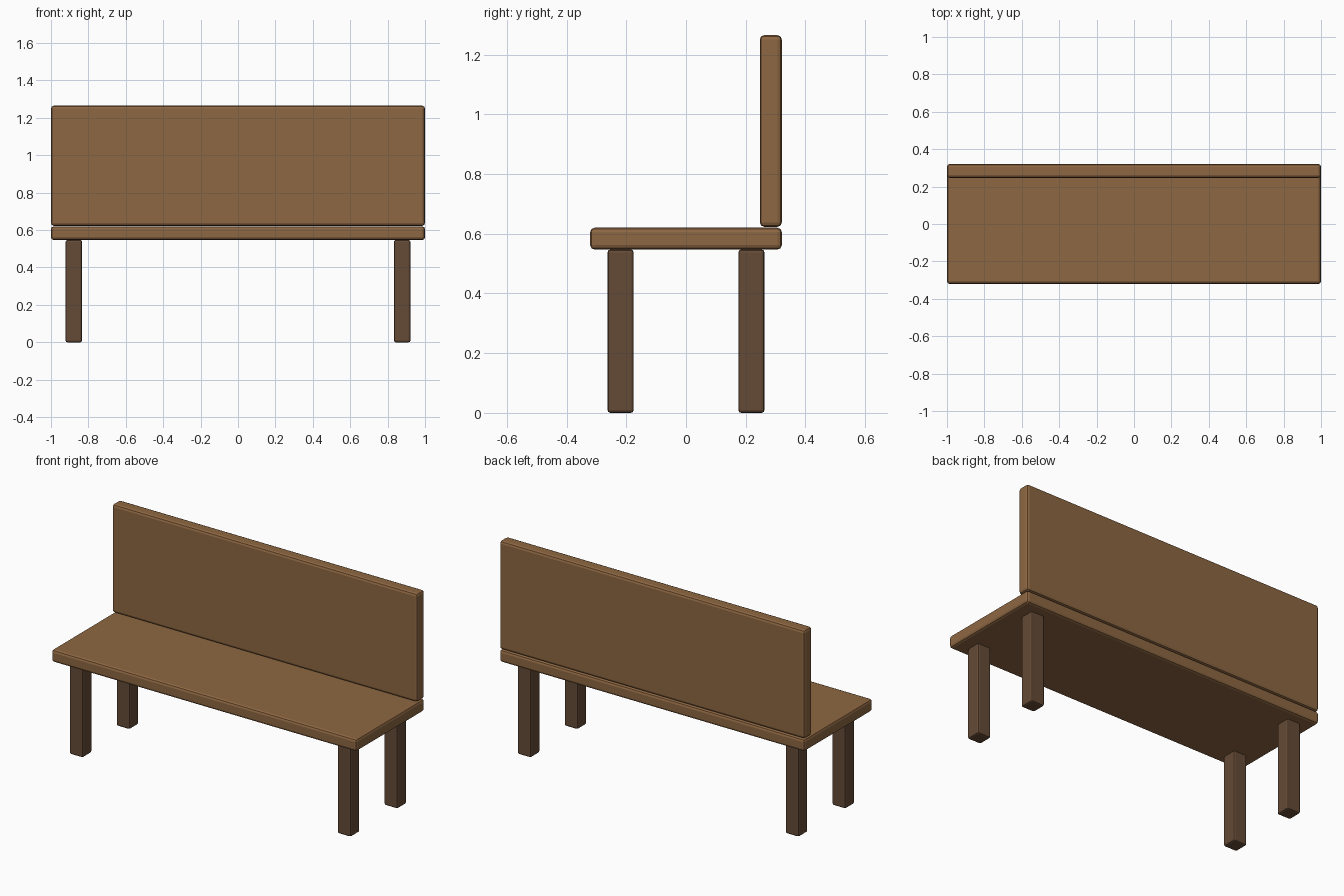
import bpy

if "Cube" in bpy.data.objects:
    bpy.data.objects.remove(bpy.data.objects["Cube"])


def material(name, rgb):
    m = bpy.data.materials.new(name)
    m.diffuse_color = (*rgb, 1.0)
    m.use_nodes = True
    m.node_tree.nodes["Principled BSDF"].inputs["Base Color"].default_value = m.diffuse_color
    return m


wood = material("warm wood", (0.27, 0.135, 0.054))
dark_wood = material("dark wood", (0.13, 0.07, 0.037))


def board(name, x, y, z, mat, bevel):
    """Rounded-edge box given (min, max) ranges on each axis."""
    bpy.ops.mesh.primitive_cube_add(size=1)
    ob = bpy.context.object
    ob.name = name
    ob.location = [(a + b) / 2 for a, b in (x, y, z)]
    ob.scale = [b - a for a, b in (x, y, z)]
    bpy.ops.object.transform_apply(location=False, rotation=False, scale=True)
    mod = ob.modifiers.new("rounded edges", 'BEVEL')
    mod.width = bevel
    mod.segments = 2
    ob.data.materials.append(mat)
    return ob


# Seat and backrest planks
board("seat", (-1, 1), (-0.321, 0.321), (0.547, 0.62), wood, 0.015)
board("backrest", (-1, 1), (0.247, 0.321), (0.623, 1.265), wood, 0.015)

# Four square legs
LEG_X, LEG_Y, HALF = 0.878, 0.219, 0.044
for side, sx in (("left", -1), ("right", 1)):
    for end, sy in (("front", -1), ("back", 1)):
        cx, cy = sx * LEG_X, sy * LEG_Y
        board(f"{end}_{side}_leg", (cx - HALF, cx + HALF),
              (cy - HALF, cy + HALF), (0, 0.547), dark_wood, 0.01)
